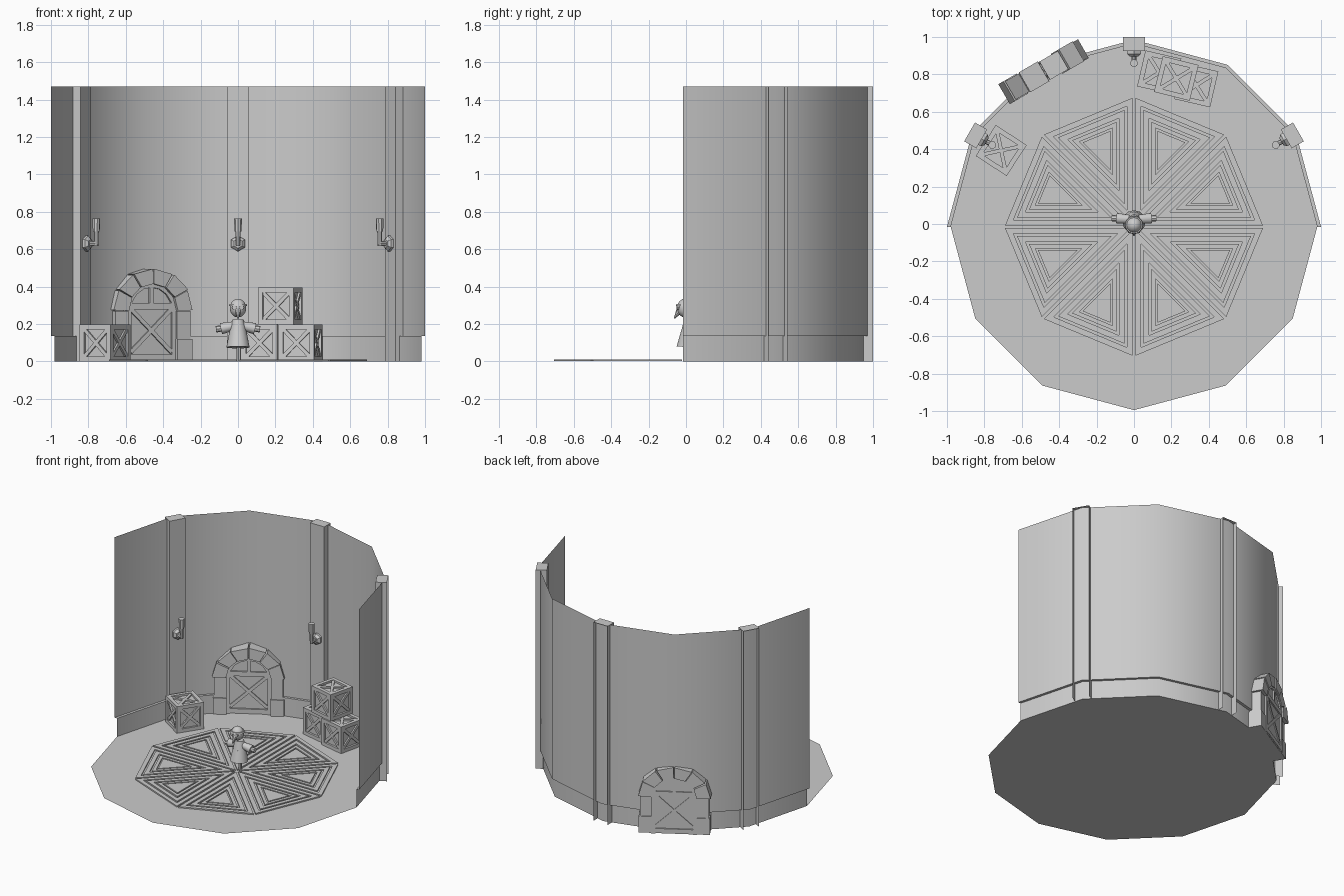
import bpy, bmesh
from math import sin, cos, pi, radians, atan2, hypot
from mathutils import Matrix, Vector

cube = bpy.data.objects.get("Cube")
if cube:
    bpy.data.objects.remove(cube, do_unlink=True)

stone = bpy.data.materials.new("stone grey")
GREY = (0.6, 0.6, 0.6, 1)
stone.use_nodes = True
stone.diffuse_color = GREY
stone.node_tree.nodes["Principled BSDF"].inputs["Base Color"].default_value = GREY

CENTRE = Matrix.Translation((0, -0.015, 0))


def polar(deg):
    """Local frame: x along the wall, y outward from the room centre."""
    return CENTRE @ Matrix.Rotation(radians(deg - 90), 4, "Z")


def finish(name, bm, matrix=None, smooth=None, closed=True):
    if closed:
        bmesh.ops.recalc_face_normals(bm, faces=bm.faces)
    mesh = bpy.data.meshes.new(name)
    bm.to_mesh(mesh)
    bm.free()
    mesh.materials.append(stone)
    ob = bpy.data.objects.new(name, mesh)
    bpy.context.collection.objects.link(ob)
    ob.matrix_world = matrix or Matrix()
    if smooth:
        bpy.ops.object.select_all(action="DESELECT")
        ob.select_set(True)
        bpy.context.view_layer.objects.active = ob
        bpy.ops.object.shade_smooth_by_angle(angle=radians(smooth))
    return ob


def box(bm, lo, hi, matrix=None):
    lo, hi = Vector(lo), Vector(hi)
    m = Matrix.Translation((lo + hi) / 2) @ Matrix.Diagonal((*(hi - lo), 1))
    bmesh.ops.create_cube(bm, size=1, matrix=(matrix or Matrix()) @ m)


def bar(bm, a, b, width, y0, y1, matrix=None):
    """Flat bar between two (x, z) points."""
    dx, dz = b[0] - a[0], b[1] - a[1]
    m = Matrix.Translation((a[0], 0, a[1])) @ Matrix.Rotation(-atan2(dz, dx), 4, "Y")
    box(bm, (0, y0, -width / 2), (hypot(dx, dz), y1, width / 2), (matrix or Matrix()) @ m)


def prism(bm, pts, y0, y1):
    """Extrude an outline of (x, z) points along y."""
    face = bm.faces.new([bm.verts.new((x, y0, z)) for x, z in pts])
    new = bmesh.ops.extrude_face_region(bm, geom=[face])["geom"]
    bmesh.ops.translate(bm, vec=(0, y1 - y0, 0),
                        verts=[v for v in new if isinstance(v, bmesh.types.BMVert)])


def rod(bm, a, b, r1, r2, sides=8):
    a, b = Vector(a), Vector(b)
    m = Matrix.Translation((a + b) / 2) @ (b - a).to_track_quat("Z", "Y").to_matrix().to_4x4()
    bmesh.ops.create_cone(bm, cap_ends=True, segments=sides, radius1=r1, radius2=r2,
                          depth=(b - a).length, matrix=m)


def ball(bm, centre, size):
    bmesh.ops.create_uvsphere(bm, u_segments=12, v_segments=8, radius=1,
                              matrix=Matrix.Translation(centre) @ Matrix.Diagonal((*size, 1)))


# Floor
bm = bmesh.new()
bmesh.ops.create_circle(bm, cap_ends=True, segments=12, radius=0.98)
finish("floor", bm, CENTRE)

# Curved wall sheet with a lower skirting step
bm = bmesh.new()
rows = [[bm.verts.new((r * cos(k * pi / 6), r * sin(k * pi / 6), z)) for k in range(7)]
        for r, z in ((0.98, 0), (0.98, 0.135), (1, 0.135), (1, 1.47))]
for low, high in zip(rows, rows[1:]):
    for k in range(6):
        bm.faces.new((low[k], low[k + 1], high[k + 1], high[k]))
finish("wall", bm, CENTRE, smooth=40, closed=False)

# Columns, open at the back and bottom, each with a wall torch
for deg, side in ((30, "left"), (90, "back"), (150, "right")):
    bm = bmesh.new()
    box(bm, (-0.058, 0.94, 0), (0.058, 1.015, 1.47))
    bm.normal_update()
    bmesh.ops.delete(bm, geom=[f for f in bm.faces if f.normal.y > 0.5 or f.normal.z < -0.5],
                     context="FACES")
    finish(side + "_column", bm, polar(deg), closed=False)

    bm = bmesh.new()
    rod(bm, (0, 0.945, 0.63), (0, 0.925, 0.63), 0.042, 0.042, 6)
    rod(bm, (0, 0.925, 0.63), (0, 0.91, 0.63), 0.042, 0.025, 6)
    rod(bm, (0, 0.915, 0.63), (0, 0.872, 0.63), 0.013, 0.013)
    rod(bm, (0, 0.875, 0.618), (0, 0.875, 0.7), 0.012, 0.014)
    rod(bm, (0, 0.875, 0.695), (0, 0.875, 0.765), 0.019, 0.021)
    finish(side + "_torch", bm, polar(deg))

# Raised floor mosaic: eight wedges of nested triangles
bm = bmesh.new()


def inset_triangle(tri, d):
    centre_lines = []
    for i in range(3):
        p, a, b = tri[i], tri[i - 1], tri[(i + 1) % 3]
        u, v = (a - p).normalized(), (b - p).normalized()
        centre_lines.append(p + (u + v) * (d / abs(u.x * v.y - u.y * v.x)))
    return centre_lines


def ring(outer, inner):
    for i in range(3):
        j = (i + 1) % 3
        quad = (outer[i], outer[j], inner[j], inner[i])
        prism_up([q.copy() for q in quad])


def prism_up(pts):
    low = [bm.verts.new((p.x, p.y, 0.001)) for p in pts]
    high = [bm.verts.new((p.x, p.y, 0.01)) for p in pts]
    bm.faces.new(high)
    for i in range(len(pts)):
        j = (i + 1) % len(pts)
        bm.faces.new((low[i], low[j], high[j], high[i]))


for k in range(8):
    a0, a1 = k * pi / 4, (k + 1) * pi / 4
    wedge = [Vector((0, 0)), Vector((cos(a0), sin(a0))) * 0.7, Vector((cos(a1), sin(a1))) * 0.7]
    t = [inset_triangle(wedge, d) for d in (0.007, 0.037, 0.05, 0.08, 0.093, 0.115, 0.125)]
    ring(t[0], t[1])
    ring(t[2], t[3])
    ring(t[4], t[5])
    prism_up(t[6])
bmesh.ops.remove_doubles(bm, verts=bm.verts, dist=0.0001)
finish("floor_mosaic", bm, CENTRE)

# Arched doorway through the wall
door_frame = polar(120)


def arch(a, w, h, base=0.27):
    return (w * cos(a), base + h * sin(a))


bm = bmesh.new()
for s in (-1, 1):
    box(bm, (min(s * 0.15, s * 0.232), 0.91, 0), (max(s * 0.15, s * 0.232), 1.0, 0.27))
    box(bm, (min(s * 0.148, s * 0.24), 0.902, 0), (max(s * 0.148, s * 0.24), 1.006, 0.12))
for k in range(6):
    a, b = (k + 0.03) * pi / 6, (k + 0.97) * pi / 6
    w = 0.005 * (k % 2)
    prism(bm, [arch(a, 0.242 + w, 0.225), arch(b, 0.242 + w, 0.225),
               arch(b, 0.152, 0.145), arch(a, 0.152, 0.145)], 0.905 - w, 1.018 + w)
finish("door_arch", bm, door_frame)

bm = bmesh.new()
prism(bm, [(-0.155, 0), (0.155, 0)] + [arch(k * pi / 8, 0.155, 0.15) for k in range(9)], 0.935, 1.004)
finish("door_panel", bm, door_frame)

bm = bmesh.new()
for y0, y1 in ((0.922, 0.936), (1.003, 1.013)):
    for s in (-1, 1):
        bar(bm, (s * 0.14, 0), (s * 0.14, 0.3), 0.028, y0, y1)
        bar(bm, (s * 0.125, 0.05), (-s * 0.125, 0.28), 0.022, y0 + 0.002, y1 - 0.002)
    for z in (0.02, 0.295):
        bar(bm, (-0.14, z), (0.14, z), 0.034, y0, y1)
    bar(bm, (0, 0.3), (0, 0.41), 0.024, y0, y1)
    for k in range(8):
        bar(bm, arch(k * pi / 8, 0.142, 0.138), arch((k + 1) * pi / 8, 0.142, 0.138), 0.024, y0, y1)
finish("door_braces", bm, door_frame)


# Wooden crates with framed, cross-braced sides
def crate(name, x, y, z, deg):
    bm = bmesh.new()
    h, core, edge = 0.0985, 0.084, 0.026
    box(bm, (-core,) * 3, (core,) * 3)
    turns = [Matrix.Rotation(k * pi / 2, 4, "Z") for k in range(4)]
    turns += [Matrix.Rotation(s * pi / 2, 4, "X") for s in (-1, 1)]
    m = h - edge / 2
    for turn in turns:
        for s in (-1, 1):
            bar(bm, (-h, s * m), (h, s * m), edge, -h, -core + 0.002, turn)
            bar(bm, (s * m, -m), (s * m, m), edge, -h, -core + 0.002, turn)
            bar(bm, (-m, -s * m), (m, s * m), 0.02, -h + 0.004, -core + 0.002, turn)
    finish(name, bm, Matrix.Translation((x, y, z + h)) @ Matrix.Rotation(radians(deg), 4, "Z"))


crate("right_crate", -0.71, 0.393, 0, -33)
crate("inner_crate", 0.135, 0.81, 0, -13)
crate("outer_crate", 0.333, 0.742, 0, -13)
crate("top_crate", 0.226, 0.778, 0.197, -14)

# Straw figure on a post
bm = bmesh.new()
rod(bm, (0.004, 0.02, 0), (0.004, 0.02, 0.1), 0.012, 0.012)
finish("figure_post", bm, smooth=40)

bm = bmesh.new()
rod(bm, (0, 0.012, 0.075), (0, 0.02, 0.16), 0.062, 0.046, 12)
rod(bm, (0, 0.02, 0.16), (0, 0.02, 0.225), 0.046, 0.03, 12)
for s in (-1, 1):
    rod(bm, (s * 0.02, 0.025, 0.19), (s * 0.09, 0.03, 0.175), 0.024, 0.03, 10)
    rod(bm, (s * 0.085, 0.03, 0.176), (s * 0.118, 0.03, 0.172), 0.016, 0.018, 8)
finish("figure_coat", bm, smooth=40)

bm = bmesh.new()
ball(bm, (0, -0.005, 0.285), (0.044, 0.044, 0.05))
rod(bm, (0, -0.005, 0.295), (0, -0.005, 0.306), 0.05, 0.046, 12)
rod(bm, (0, -0.03, 0.28), (0, -0.062, 0.23), 0.02, 0.004, 8)
for s in (-1, 1):
    rod(bm, (s * 0.018, -0.036, 0.288), (s * 0.02, -0.05, 0.288), 0.012, 0.012, 8)
finish("figure_head", bm, smooth=40)
